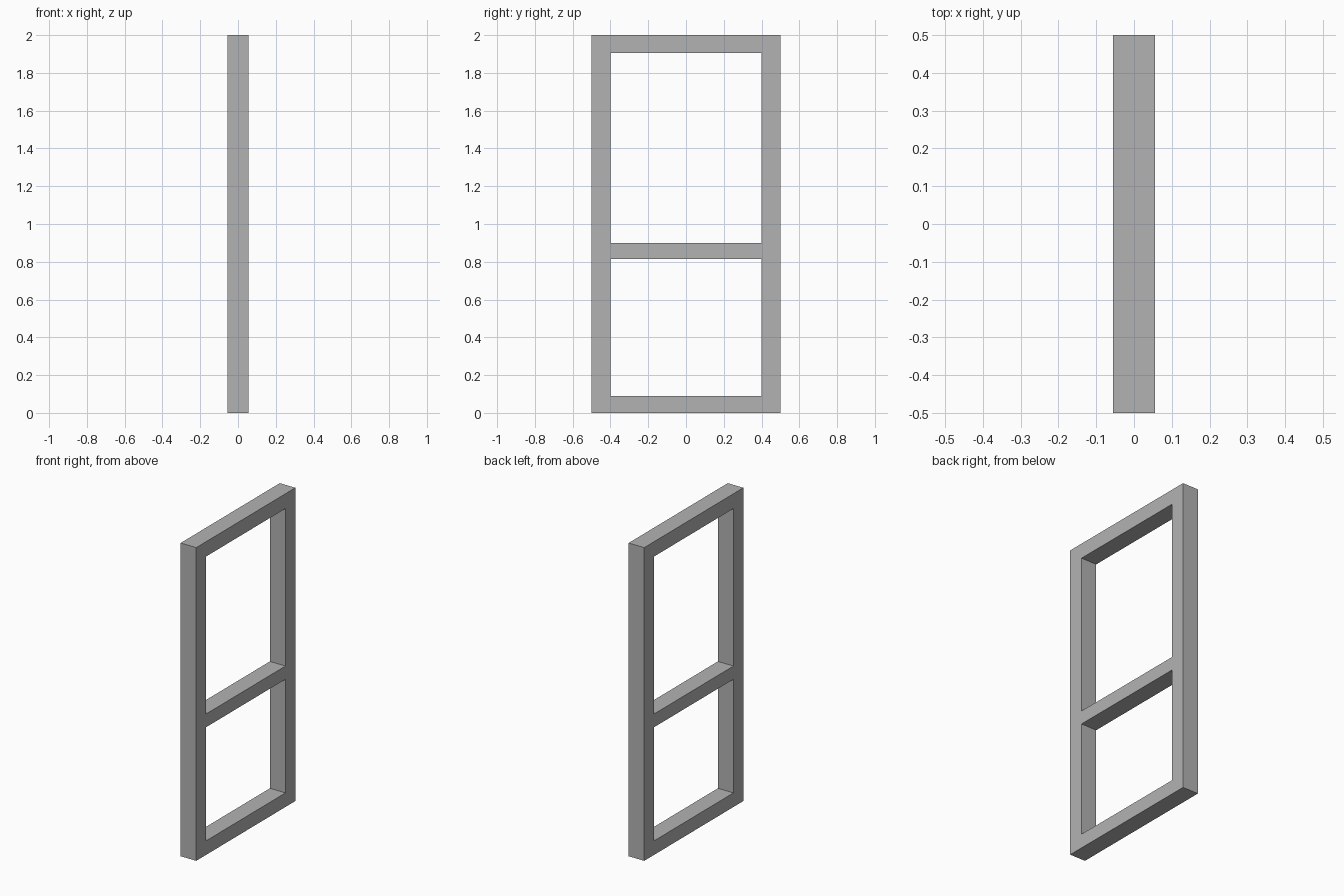
import bpy
import bmesh

cube = bpy.data.objects.get("Cube")
if cube:
    bpy.data.objects.remove(cube, do_unlink=True)

HALF_DEPTH = 0.055

# Frame colour
grey = bpy.data.materials.new("plain grey")
grey.use_nodes = True
colour = (0.45, 0.45, 0.45, 1)
grey.diffuse_color = colour
grey.node_tree.nodes["Principled BSDF"].inputs["Base Color"].default_value = colour

# Stile and rail edges; the middle column is open between the rails
ys = [-0.5, -0.4, 0.4, 0.5]
zs = [0, 0.09, 0.815, 0.9, 1.905, 2]

bm = bmesh.new()
grid = [[bm.verts.new((-HALF_DEPTH, y, z)) for z in zs] for y in ys]
for i in range(len(ys) - 1):
    for j in range(len(zs) - 1):
        if i == 1 and j % 2 == 1:
            continue
        bm.faces.new((grid[i][j], grid[i + 1][j], grid[i + 1][j + 1], grid[i][j + 1]))

# Thicken the flat profile into one solid frame
result = bmesh.ops.extrude_face_region(bm, geom=bm.faces[:], use_keep_orig=True)
moved = [v for v in result["geom"] if isinstance(v, bmesh.types.BMVert)]
bmesh.ops.translate(bm, verts=moved, vec=(2 * HALF_DEPTH, 0, 0))
bmesh.ops.recalc_face_normals(bm, faces=bm.faces[:])

mesh = bpy.data.meshes.new("window_frame")
bm.to_mesh(mesh)
bm.free()
mesh.materials.append(grey)
frame = bpy.data.objects.new("window_frame", mesh)
bpy.context.collection.objects.link(frame)
